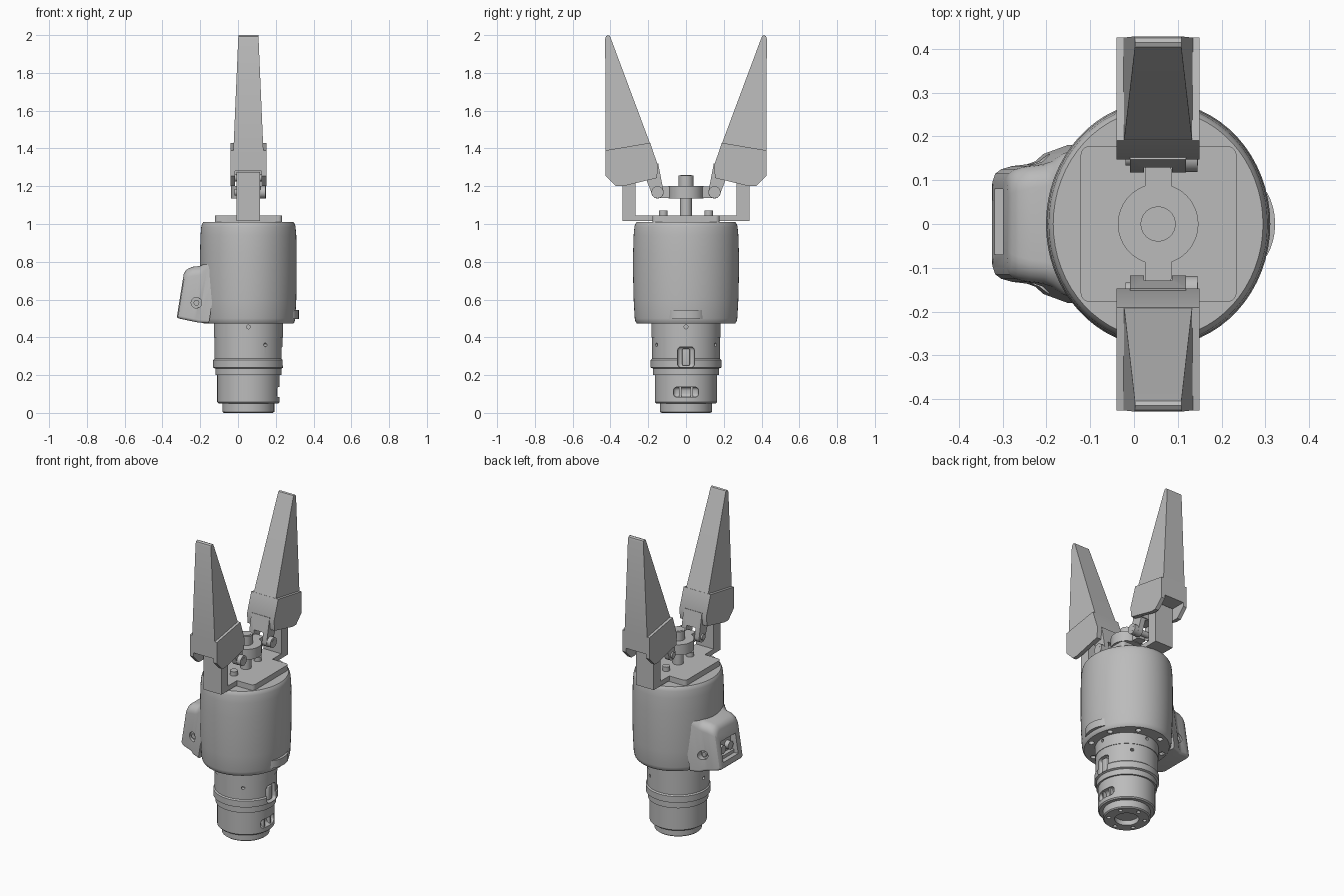
import bpy, bmesh
from math import sin, cos, pi, radians
from mathutils import Matrix, Vector

cube = bpy.data.objects.get("Cube")
if cube:
    bpy.data.objects.remove(cube)

CX = 0.055  # main axis of the tool

grey = bpy.data.materials.new("plain_grey")
grey.use_nodes = True
grey.diffuse_color = (0.5, 0.5, 0.5, 1)
grey.node_tree.nodes["Principled BSDF"].inputs["Base Color"].default_value = (0.5, 0.5, 0.5, 1)
parts = []


def finish(name, bm, keep=True):
    bmesh.ops.recalc_face_normals(bm, faces=bm.faces)
    mesh = bpy.data.meshes.new(name)
    bm.to_mesh(mesh)
    bm.free()
    mesh.materials.append(grey)
    ob = bpy.data.objects.new(name, mesh)
    bpy.context.collection.objects.link(ob)
    if keep:
        parts.append(ob)
    return ob


def loft(name, rings, keep=True):
    """Skin a list of equal vertex rings and cap both ends."""
    bm = bmesh.new()
    loops = [[bm.verts.new(p) for p in ring] for ring in rings]
    n = len(loops[0])
    for a, b in zip(loops, loops[1:]):
        for i in range(n):
            j = (i + 1) % n
            bm.faces.new((a[i], a[j], b[j], b[i]))
    bm.faces.new(loops[0][::-1])
    bm.faces.new(loops[-1])
    return finish(name, bm, keep)


def lathe(name, profile, sx=1, sy=1, seg=64):
    return loft(name, [[(CX + r * sx * cos(2 * pi * i / seg), r * sy * sin(2 * pi * i / seg), z)
                        for i in range(seg)] for r, z in profile])


def prism(name, pts, half, keep=True):
    """Extrude a y-z outline along x; half(z) gives the half width."""
    return loft(name, [[(CX + s * half(z), y, z) for y, z in pts] for s in (-1, 1)], keep)


def box(name, x, y, z, keep=True, bevel=0, vertical=False):
    bm = bmesh.new()
    bmesh.ops.create_cube(bm, size=1)
    for v in bm.verts:
        v.co = [lo + (c + 0.5) * (hi - lo) for c, (lo, hi) in zip(v.co, (x, y, z))]
    if bevel:
        edges = [e for e in bm.edges if not vertical
                 or abs(e.verts[0].co.z - e.verts[1].co.z) > 1e-4]
        bmesh.ops.bevel(bm, geom=edges, offset=bevel, segments=5, profile=0.5, affect='EDGES')
    return finish(name, bm, keep)


def rod(name, centre, axis, r, length, keep=True, seg=32):
    bm = bmesh.new()
    rot = Vector((0, 0, 1)).rotation_difference(Vector(axis)).to_matrix().to_4x4()
    bmesh.ops.create_cone(bm, cap_ends=True, segments=seg, radius1=r, radius2=r, depth=length,
                          matrix=Matrix.Translation(centre) @ rot)
    return finish(name, bm, keep)


def cut(target, cutter):
    """Subtract the cutter, bake the result and discard the cutter."""
    mod = target.modifiers.new("cut", 'BOOLEAN')
    mod.object, mod.operation, mod.solver = cutter, 'DIFFERENCE', 'EXACT'
    graph = bpy.context.evaluated_depsgraph_get()
    mesh = bpy.data.meshes.new_from_object(target.evaluated_get(graph))
    target.modifiers.clear()
    target.data = mesh
    bpy.data.objects.remove(cutter)


# Stepped wrist mount with a bore underneath
mount = lathe("wrist_mount", [
    (0.07, 0.03), (0.07, 0), (0.13, 0), (0.137, 0.006), (0.137, 0.05), (0.158, 0.05),
    (0.165, 0.057), (0.165, 0.2), (0.175, 0.2), (0.175, 0.235), (0.187, 0.24), (0.187, 0.28),
    (0.18, 0.287), (0.18, 0.4), (0.183, 0.4), (0.183, 0.5)])
for i in range(6):
    a = radians(60 * i + 30)
    cut(mount, rod("bolt_cut", (CX + 0.105 * cos(a), 0.105 * sin(a), 0), (0, 0, 1), 0.012, 0.04, False, 16))
for deg, z in ((60, 0.36), (-60, 0.36), (180, 0.36), (0, 0.455), (90, 0.455), (-90, 0.455), (180, 0.455)):
    a = radians(deg)
    d = Vector((cos(a), sin(a), 0))
    cut(mount, rod("pin_cut", Vector((CX, 0, z)) + d * 0.18, d, 0.01, 0.06, False, 16))
cut(mount, box("slot_cut", (0.185, 0.3), (-0.067, 0.067), (0.083, 0.137), False, 0.02))
cut(mount, box("latch_cut", (0.205, 0.3), (-0.045, 0.045), (0.24, 0.35), False, 0.02))
for y in (-0.03, 0.03):
    box("slot_rib", (0.18, 0.208), (y - 0.006, y + 0.006), (0.08, 0.14))
box("latch_tongue", (0.19, 0.228), (-0.02, 0.02), (0.25, 0.34), True, 0.006)

# Slightly bulged oval housing
body = lathe("housing", [
    (0.8, 0.472), (0.925, 0.472), (0.955, 0.482), (0.97, 0.5), (0.99, 0.6), (1, 0.72), (1, 0.85),
    (0.99, 0.94), (0.975, 0.985), (0.96, 1.0), (0.935, 1.01), (0.8, 1.01)], 0.256, 0.28)
for i in range(8):
    a = radians(45 * i + 22.5)
    cut(body, rod("foot_cut", (CX + 0.212 * cos(a), 0.218 * sin(a), 0.47), (0, 0, 1), 0.017, 0.04, False, 16))

# Curved lip on the housing
loft("housing_lip", [[(0.26 + 0.062 * cos(2 * pi * i / 32), 0.1 * sin(2 * pi * i / 32), z)
                      for i in range(32)] for z in (0.497, 0.545)])


# Connector pod blending into the housing, with a leaning outer face
def pod_ring(x, half, low, top, r):
    ring = []
    for k, (sy, sz) in enumerate(((1, 1), (-1, 1), (-1, -1), (1, -1))):
        rr = r if sz > 0 else 0.015
        cy, cz = sy * (half - rr), (top - rr if sz > 0 else low + rr)
        for i in range(7):
            a = pi / 2 * (k + i / 6)
            y, z = cy + rr * cos(a), cz + rr * sin(a)
            ring.append((x + 0.16 * (z - 0.5), y, z))
    return ring


pod = loft("connector_pod", [pod_ring(*s) for s in (
    (-0.325, 0.1, 0.508, 0.735, 0.04), (-0.319, 0.115, 0.502, 0.752, 0.045),
    (-0.305, 0.125, 0.498, 0.765, 0.05), (-0.28, 0.132, 0.493, 0.774, 0.05),
    (-0.245, 0.136, 0.486, 0.778, 0.05), (-0.225, 0.143, 0.482, 0.788, 0.05),
    (-0.205, 0.16, 0.478, 0.81, 0.05), (-0.15, 0.18, 0.475, 0.83, 0.05))])
cut(pod, box("window_cut", (-0.4, -0.265), (-0.07, 0.08), (0.54, 0.665), False))
for y in (-0.032, 0.042):
    rod("pod_socket", (-0.275, y, 0.6), (1, 0, 0), 0.026, 0.035)
box("socket_bar", (-0.29, -0.26), (-0.07, 0.08), (0.54, 0.56))
for s in (-1, 1):
    cut(pod, rod("screw_cut", (-0.22, s * 0.15, 0.583), (0, 1, 0), 0.028, 0.06, False))
    rod("pod_screw", (-0.22, s * 0.122, 0.583), (0, 1, 0), 0.015, 0.02)

# Top plate, centre post and yoke
box("top_plate", (-0.122, 0.234), (-0.178, 0.178), (1.0, 1.045), True, 0.022, True)
rod("centre_post", (CX, 0, 1.1), (0, 0, 1), 0.032, 0.14)
rod("yoke_hub", (CX, 0, 1.168), (0, 0, 1), 0.092, 0.066, seg=48)
rod("post_nut", (CX, 0, 1.225), (0, 0, 1), 0.04, 0.066)
rod("post_cap", (CX, 0, 1.235), (0, 0, 1), 0.03, 0.05)
box("yoke_arms", (CX - 0.03, CX + 0.03), (-0.138, 0.138), (1.138, 1.198), True, 0.012, True)

# Two jaws, mirrored front to back
for s, side in ((-1, "front"), (1, "back")):
    def mirror(pts):
        return [(s * y, z) for y, z in pts]

    def span(a, b):
        return tuple(sorted((s * a, s * b)))

    rod(side + "_plate_bolt", (CX, s * 0.12, 1.055), (0, 0, 1), 0.023, 0.034)
    # L-shaped bracket
    prism(side + "_bracket", mirror([(0.16, 1.015), (0.335, 1.015), (0.335, 1.275), (0.268, 1.275),
                                     (0.268, 1.045), (0.16, 1.045)]), lambda z: 0.0625)
    # Knuckle with a slot for the bracket
    knuckle = prism(side + "_knuckle", mirror([(0.19, 1.43), (0.425, 1.39), (0.425, 1.255), (0.37, 1.2),
                                               (0.335, 1.2), (0.155, 1.243), (0.147, 1.305)]),
                    lambda z: 0.095)
    cut(knuckle, box("knuckle_cut", (CX - 0.07, CX + 0.07), span(0.215, 0.5), (1.1, 1.28), False))
    rod(side + "_knuckle_pin", (CX, s * 0.3, 1.245), (1, 0, 0), 0.02, 0.17)
    # Forked link holding the yoke arm
    end = [(0.151 + 0.033 * cos(a), 1.168 + 0.033 * sin(a)) for a in (pi + pi * i / 10 for i in range(11))]
    link = prism(side + "_link", mirror([(0.147, 1.32)] + end + [(0.212, 1.24), (0.22, 1.3)]),
                 lambda z: 0.064)
    cut(link, box("fork_cut", (CX - 0.032, CX + 0.032), span(0.1, 0.3), (1.1, 1.225), False))
    rod(side + "_link_pin", (CX + 0.008, s * 0.151, 1.168), (1, 0, 0), 0.018, 0.165)
    rod(side + "_link_pin_head", (CX + 0.075, s * 0.151, 1.168), (1, 0, 0), 0.032, 0.03)
    # Tapered finger with a rounded tip
    prism(side + "_finger", mirror([(0.425, 1.36), (0.428, 1.98), (0.424, 1.993), (0.414, 2.0),
                                    (0.404, 1.996), (0.397, 1.98), (0.188, 1.42), (0.2, 1.36)]),
          lambda z: 0.053 + 0.025 * (2.0 - z) / 0.58)

# Smooth the curved surfaces, keep hard edges
bpy.ops.object.select_all(action='DESELECT')
for ob in parts:
    ob.select_set(True)
bpy.context.view_layer.objects.active = parts[0]
bpy.ops.object.shade_smooth_by_angle(angle=radians(30))
